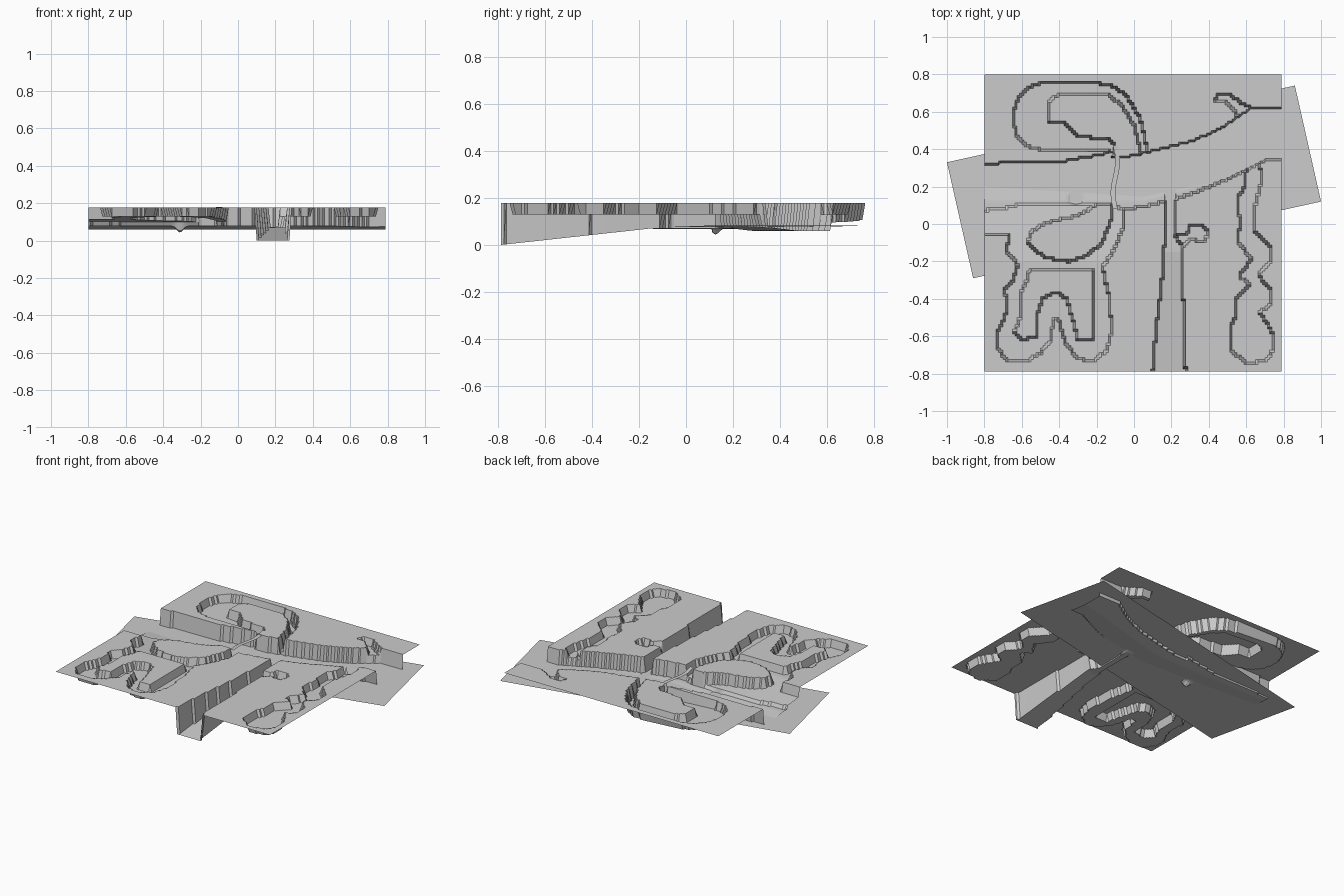
import bpy, bmesh, math

N, STEP, TOP = 128, 0.0125, 0.178


def inside(x, y, poly):
    hit = False
    x1, y1 = poly[-1]
    for x2, y2 in poly:
        if (y1 > y) != (y2 > y) and x < (x2 - x1) * (y - y1) / (y2 - y1) + x1:
            hit = not hit
        x1, y1 = x2, y2
    return hit


def ramp(t, a, b, za, zb):
    t = min(1, max(0, (t - a) / (b - a)))
    return za + (zb - za) * t


def mesh_object(name, bm):
    me = bpy.data.meshes.new(name)
    bm.to_mesh(me)
    bm.free()
    ob = bpy.data.objects.new(name, me)
    bpy.context.collection.objects.link(ob)
    return ob


# Main river bed
river = [(-.9, .31), (-.72, .325), (-.66, .335), (-.4, .33), (-.13, .38), (-.06, .365), (.08, .385),
         (.22, .42), (.3, .44), (.4, .48), (.5, .53), (.63, .62), (.9, .62), (.9, .35), (.7, .34),
         (.6, .29), (.45, .22), (.3, .16), (.17, .12), (.06, .095), (-.05, .08), (-.12, .1),
         (-.6, .11), (-.66, .09), (-.9, .06)]
# South-west winding channel and the islands in it
west = [(-.9, .12), (-.9, -.055), (-.67, -.055), (-.68, -.15), (-.62, -.22), (-.65, -.31), (-.69, -.35),
        (-.68, -.47), (-.73, -.58), (-.73, -.66), (-.68, -.735), (-.58, -.735), (-.5, -.69),
        (-.445, -.62), (-.43, -.5), (-.405, -.5), (-.37, -.63), (-.3, -.72), (-.22, -.735),
        (-.15, -.68), (-.12, -.58), (-.13, -.4), (-.17, -.23), (-.12, -.16), (-.06, -.03), (-.05, .12)]
leaf = [(-.12, .12), (-.12, .03), (-.17, -.1), (-.25, -.17), (-.35, -.2), (-.48, -.18), (-.57, -.1),
        (-.55, -.04), (-.46, .01), (-.3, .045), (-.17, .12)]
arch = [(-.56, -.24), (-.22, -.24), (-.22, -.62), (-.3, -.62), (-.33, -.5), (-.36, -.4), (-.42, -.36),
        (-.49, -.4), (-.52, -.5), (-.52, -.6), (-.6, -.62), (-.64, -.58), (-.61, -.5), (-.61, -.37),
        (-.57, -.3)]
# North-west loop channel and its island
loop = [(-.1, .34), (.075, .36), (.06, .45), (.03, .57), (-.03, .67), (-.1, .735), (-.2, .755), (-.48, .76),
        (-.56, .73), (-.62, .67), (-.65, .58), (-.63, .48), (-.58, .42), (-.5, .4), (-.14, .4)]
hook = [(-.115, .355), (-.07, .355), (.04, .37), (.0, .53), (-.07, .64), (-.15, .7), (-.39, .7),
        (-.45, .66), (-.46, .55), (-.37, .54), (-.3, .47), (-.13, .45), (-.1, .41)]
# South ravine with a side pocket
ravine = [(.17, .2), (.17, 0), (.15, -.3), (.12, -.55), (.09, -.9), (.28, -.9), (.265, -.5), (.255, -.12),
          (.22, -.06), (.22, .2)]
pocket = [(.21, -.055), (.28, -.055), (.3, -.01), (.37, -.005), (.4, -.05), (.37, -.1), (.31, -.08),
          (.24, -.13)]
# East chain of pools
chain = [(.61, .36), (.59, .2), (.55, .13), (.57, 0), (.55, -.09), (.63, -.19), (.56, -.28), (.62, -.32),
         (.55, -.4), (.55, -.47), (.515, -.56), (.52, -.68), (.6, -.74), (.7, -.735), (.75, -.67),
         (.74, -.58), (.67, -.47), (.73, -.43), (.73, -.35), (.66, -.27), (.73, -.2), (.73, -.13),
         (.64, -.03), (.65, .1), (.68, .22), (.67, .36)]
# Small north-east inlet
inlet = [(.64, .61), (.57, .65), (.51, .69), (.45, .69), (.43, .66), (.5, .65), (.54, .61), (.56, .56)]


def height(x, y):
    z = TOP
    if inside(x, y, west) and not inside(x, y, leaf) and not inside(x, y, arch):
        z = ramp(y, -.2, .1, .128, .1)
    if inside(x, y, loop):
        z = ramp(x, -.6, 0, .13, .095)
    for pool in (pocket, chain, inlet):
        if inside(x, y, pool):
            z = .13
    if inside(x, y, ravine):
        z = min(z, ramp(y, -.7875, -.15, 0, .07))
    if inside(x, y, river):
        mid = .2 + max(0, x - .05) * .27
        z = min(z, ramp(y, mid - .08, mid + .08, .079, .06))
        z -= .035 * math.exp(-((x + .31) ** 2 + (y - .125) ** 2) / .0006)
    if inside(x, y, hook):
        z = TOP
    return z


# Terrain sheet: a regular height grid with carved channels
bm = bmesh.new()
grid = []
for j in range(N):
    y = -.7875 + j * STEP
    grid.append([bm.verts.new((-.8 + i * STEP, y, height(-.8 + i * STEP, y))) for i in range(N)])
for j in range(N - 1):
    for i in range(N - 1):
        bm.faces.new((grid[j][i], grid[j][i + 1], grid[j + 1][i + 1], grid[j + 1][i]))
mesh_object("canyon_terrain", bm)

# Water: a slightly tilted flat rectangle
bm = bmesh.new()
bm.faces.new([bm.verts.new((x, y, .0755 + .0075 * x))
              for x, y in ((-1, .33), (-.86, -.29), (1, .12), (.86, .74))])
mesh_object("water_surface", bm)

# Winding bridge strip between the two islands
bm = bmesh.new()
rows = []
for k in range(17):
    t = k / 16
    x = -.1 + .012 * math.sin(t * 2 * math.pi + math.pi)
    z = TOP + .002 - .008 * math.sin(t * math.pi)
    rows.append([bm.verts.new((x + s * .013, .08 + .34 * t, z)) for s in (-1, 1)])
for a, b in zip(rows, rows[1:]):
    bm.faces.new((a[0], a[1], b[1], b[0]))
mesh_object("bridge_path", bm)
